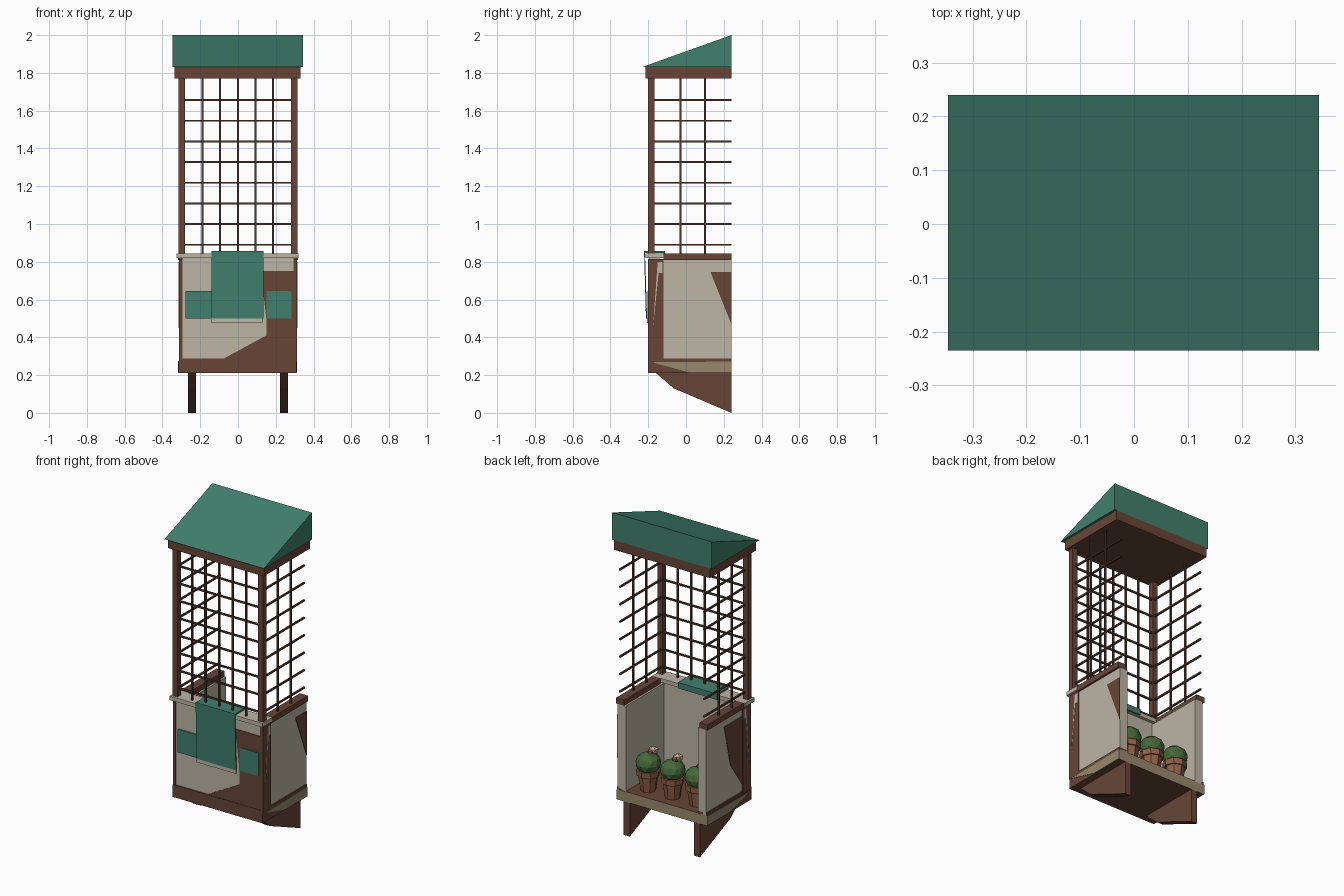
import bpy, bmesh, math
from mathutils import Vector

cube = bpy.data.objects.get("Cube")
if cube:
    bpy.data.objects.remove(cube, do_unlink=True)


def material(name, rgb):
    m = bpy.data.materials.new(name)
    m.use_nodes = True
    m.diffuse_color = (*rgb, 1)
    m.node_tree.nodes["Principled BSDF"].inputs["Base Color"].default_value = (*rgb, 1)
    return m


GREEN = material("teal green", (0.052, 0.215, 0.15))
BROWN = material("brown wood", (0.135, 0.06, 0.037))
DARK = material("dark lattice wood", (0.085, 0.038, 0.024))
CREAM = material("worn cream paint", (0.51, 0.465, 0.38))
TAN = material("raw tan wood", (0.31, 0.25, 0.15))
CLAY = material("terracotta", (0.28, 0.115, 0.06))
LEAF = material("leaf green", (0.06, 0.14, 0.038))
PETAL = material("pale petals", (0.58, 0.42, 0.29))


def finish(name, bm, *mats):
    bmesh.ops.recalc_face_normals(bm, faces=bm.faces[:])
    me = bpy.data.meshes.new(name)
    bm.to_mesh(me)
    bm.free()
    ob = bpy.data.objects.new(name, me)
    bpy.context.collection.objects.link(ob)
    for m in mats:
        me.materials.append(m)
    return ob


def prism(name, profile, axis, lo, hi, *mats):
    """Extrude a flat profile along x (profile is y,z) or y (profile is x,z)."""
    bm = bmesh.new()
    place = (lambda p, d: (d, *p)) if axis == "x" else (lambda p, d: (p[0], d, p[1]))
    face = bm.faces.new([bm.verts.new(place(p, lo)) for p in profile])
    ext = bmesh.ops.extrude_face_region(bm, geom=[face])
    shift = Vector(place((0, 0), hi - lo))
    for v in ext["geom"]:
        if isinstance(v, bmesh.types.BMVert):
            v.co += shift
    return finish(name, bm, *mats)


def box(name, x, y, z, *mats):
    return prism(name, [(x[0], z[0]), (x[1], z[0]), (x[1], z[1]), (x[0], z[1])],
                 "y", y[0], y[1], *mats)


BACK = 0.24

# Lean-to roof and the beam frame below it
prism("roof", [(-0.235, 1.83), (BACK, 1.83), (BACK, 2.0)], "x", -0.346, 0.344, GREEN)
box("roof_beam", (-0.335, 0.33), (-0.215, BACK), (1.77, 1.83), BROWN)

# Floor: brown boards with a bare tan edge at the back
floor = box("floor", (-0.315, 0.31), (-0.2, BACK), (0.21, 0.275), BROWN, TAN)
for f in floor.data.polygons:
    f.material_index = int(f.normal.y > 0.9)
worn_edge = [(-0.18, 0.268), (BACK, 0.272), (BACK, 0.213), (0.02, 0.213)]
prism("worn_floor_edge_left", worn_edge, "x", 0.309, 0.313, TAN)
prism("worn_floor_edge_right", worn_edge, "x", -0.318, -0.314, TAN)

# Front panel, sill and top rail
box("front_panel", (-0.296, 0.296), (-0.195, -0.14), (0.27, 0.82), CREAM)
box("front_sill", (-0.312, 0.308), (-0.202, -0.13), (0.27, 0.289), BROWN)
box("front_top_rail", (-0.325, 0.32), (-0.215, -0.12), (0.82, 0.845), CREAM)
prism("bare_front_patch", [(0.12, 0.75), (0.296, 0.75), (0.296, 0.285), (-0.08, 0.285),
                           (0.15, 0.41), (0.15, 0.5)], "y", -0.199, -0.194, BROWN)

# Both sides: walls, posts, rails, brackets and lattice
for side, s in (("left", 1), ("right", -1)):
    def span(a, b):
        return tuple(sorted((a * s, b * s)))
    box("side_wall_" + side, span(0.25, 0.306), (-0.14, BACK), (0.27, 0.81), CREAM)
    box("corner_board_" + side, span(0.294, 0.312), (-0.2, -0.118), (0.27, 0.815), BROWN)
    box("side_sill_" + side, span(0.25, 0.311), (-0.13, BACK), (0.27, 0.289), BROWN)
    box("side_top_rail_" + side, span(0.262, 0.318), (-0.12, BACK), (0.81, 0.845), BROWN)
    box("corner_post_" + side, span(0.28, 0.314), (-0.2, -0.166), (0.84, 1.78), BROWN)
    prism("painted_corner_strip_" + side, [(-0.15, 0.8), (-0.125, 0.8), (-0.125, 0.74),
          (-0.145, 0.74), (-0.175, 0.45)], "x", *span(0.311, 0.314), CREAM)
    prism("bracket_" + side, [(-0.16, 0.212), (-0.065, 0.13), (BACK, 0.0), (BACK, 0.212)],
          "x", *span(0.222, 0.265), BROWN)
    for i, y in enumerate((-0.03, 0.1)):
        box(f"side_lattice_upright_{side}_{i}", span(0.291, 0.301),
            (y - 0.005, y + 0.005), (0.84, 1.78), DARK)
    for i in range(8):
        z = 0.89 + i * 0.1094
        box(f"side_lattice_bar_{side}_{i}", span(0.287, 0.297),
            (-0.18, BACK), (z - 0.005, z + 0.005), DARK)

prism("bare_side_patch_left", [(0.13, 0.745), (BACK, 0.745), (BACK, 0.47)],
      "x", 0.304, 0.309, BROWN)
prism("bare_side_patch_right", [(-0.12, 0.76), (0.06, 0.76), (0.0, 0.5), (-0.12, 0.33)],
      "x", -0.309, -0.304, BROWN)

# Front lattice
for i in range(5):
    x = -0.188 + i * 0.0935
    box(f"front_lattice_upright_{i}", (x - 0.005, x + 0.005), (-0.19, -0.18), (0.84, 1.78), DARK)
for i in range(8):
    z = 0.89 + i * 0.1094
    box(f"front_lattice_bar_{i}", (-0.285, 0.285), (-0.182, -0.172), (z - 0.005, z + 0.005), DARK)

# Cloth draped over the rail, its pale hem and the painted band behind it
prism("draped_cloth", [(-0.206, 0.5), (-0.217, 0.847), (-0.118, 0.847), (-0.118, 0.82),
                       (-0.11, 0.82), (-0.11, 0.857), (-0.222, 0.857), (-0.212, 0.5)],
      "x", -0.139, 0.134, GREEN)
box("cloth_hem", (-0.143, 0.13), (-0.207, -0.2), (0.475, 0.502), CREAM)
box("green_band_right", (-0.277, -0.14), (-0.203, -0.195), (0.5, 0.645), GREEN)
box("green_band_left", (0.152, 0.284), (-0.203, -0.195), (0.5, 0.645), GREEN)


# Potted plants
def cone(bm, x, y, z0, z1, r0, r1, sides=8):
    rings = [[bm.verts.new((x + r * math.cos(math.tau * i / sides),
                            y + r * math.sin(math.tau * i / sides), z))
              for i in range(sides)] for r, z in ((r0, z0), (r1, z1))]
    bm.faces.new(rings[0])
    bm.faces.new(rings[1])
    for i in range(sides):
        j = (i + 1) % sides
        bm.faces.new((rings[0][i], rings[0][j], rings[1][j], rings[1][i]))


def blob(name, center, radii, mat, level=2):
    bm = bmesh.new()
    bmesh.ops.create_icosphere(bm, subdivisions=level, radius=1)
    for v in bm.verts:
        v.co = Vector(center) + Vector([c * r for c, r in zip(v.co, radii)])
    return finish(name, bm, mat)


for i, x in enumerate((0.16, -0.01, -0.18)):
    y = 0.145
    bm = bmesh.new()
    cone(bm, x, y, 0.275, 0.375, 0.045, 0.06)
    cone(bm, x, y, 0.37, 0.405, 0.068, 0.07)
    finish(f"plant_pot_{i}", bm, CLAY)
    blob(f"foliage_{i}", (x, y, 0.445), (0.075, 0.075, 0.065), LEAF)
    blob(f"flower_{i}", (x - 0.015, y - 0.03, 0.515), (0.032, 0.032, 0.026), PETAL, 1)
    blob(f"flower_center_{i}", (x - 0.01, y - 0.01, 0.51), (0.022, 0.022, 0.02), CLAY, 1)
